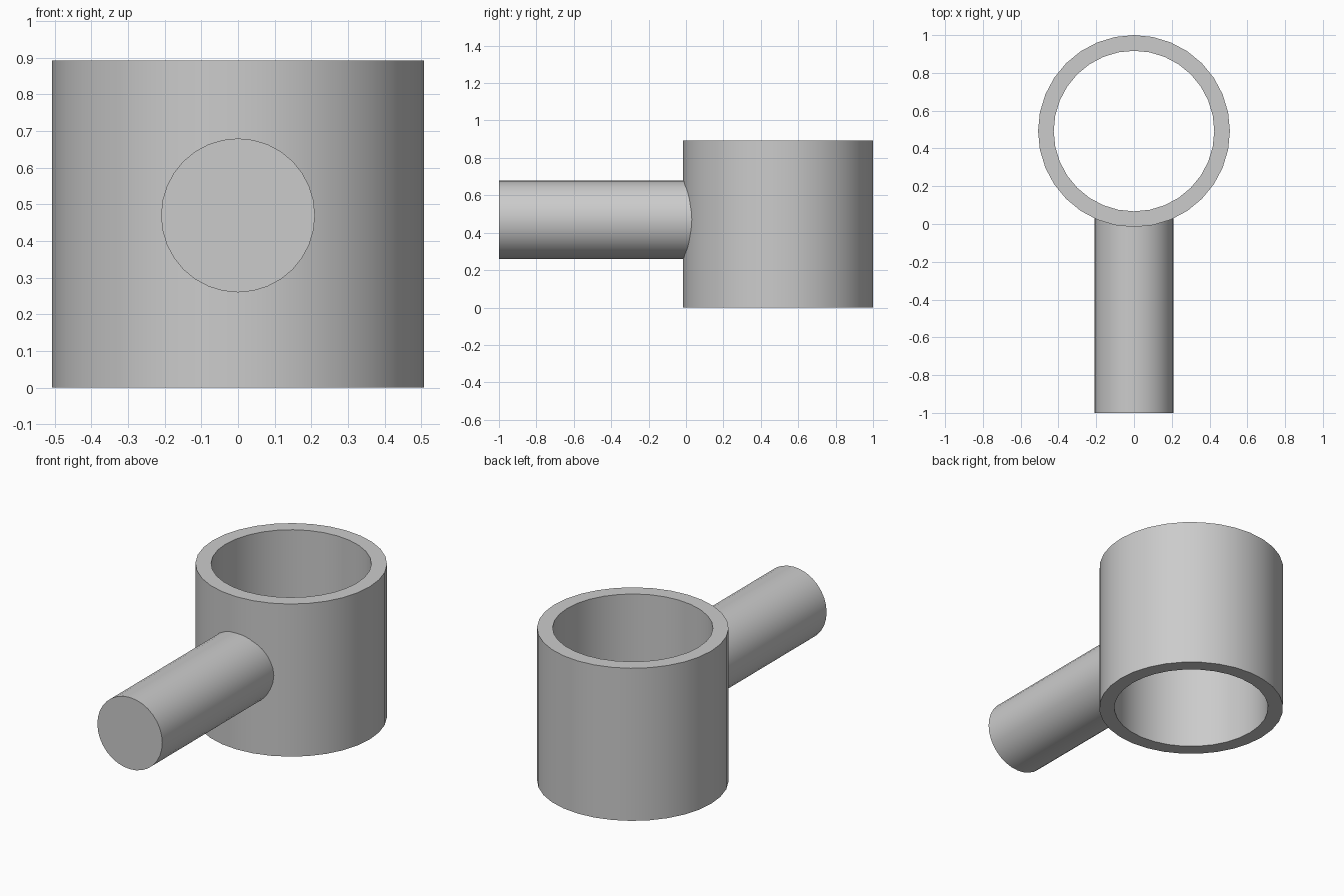
import bpy
import math

cube = bpy.data.objects.get("Cube")
if cube:
    bpy.data.objects.remove(cube, do_unlink=True)

SEGMENTS = 32
RING_Y, OUTER, INNER, HEIGHT = 0.492, 0.508, 0.425, 0.893

grey = bpy.data.materials.new("plain grey")
grey.use_nodes = True
colour = (0.6, 0.6, 0.6, 1)
grey.diffuse_color = colour
grey.node_tree.nodes["Principled BSDF"].inputs["Base Color"].default_value = colour


def finish(obj):
    obj.data.materials.append(grey)
    bpy.ops.object.select_all(action="DESELECT")
    obj.select_set(True)
    bpy.context.view_layer.objects.active = obj
    bpy.ops.object.shade_smooth_by_angle(angle=math.radians(30))


# Open ring: a rectangular wall section swept around the vertical axis
section = [(INNER, 0), (OUTER, 0), (OUTER, HEIGHT), (INNER, HEIGHT)]
count = len(section)
verts, faces = [], []
for i in range(SEGMENTS):
    a = math.tau * i / SEGMENTS
    verts += [(r * math.cos(a), r * math.sin(a), z) for r, z in section]
    j = (i + 1) % SEGMENTS
    for k in range(count):
        n = (k + 1) % count
        faces.append((i * count + k, j * count + k, j * count + n, i * count + n))
mesh = bpy.data.meshes.new("ring")
mesh.from_pydata(verts, [], faces)
ring = bpy.data.objects.new("ring", mesh)
ring.location.y = RING_Y
bpy.context.collection.objects.link(ring)
finish(ring)

# Solid round handle, its inner end buried in the ring wall
front, back = -1.0, 0.05
bpy.ops.mesh.primitive_cylinder_add(
    vertices=SEGMENTS, radius=0.21, depth=back - front,
    location=(0, (front + back) / 2, 0.47), rotation=(math.pi / 2, 0, 0))
handle = bpy.context.object
handle.name = "handle"
finish(handle)
